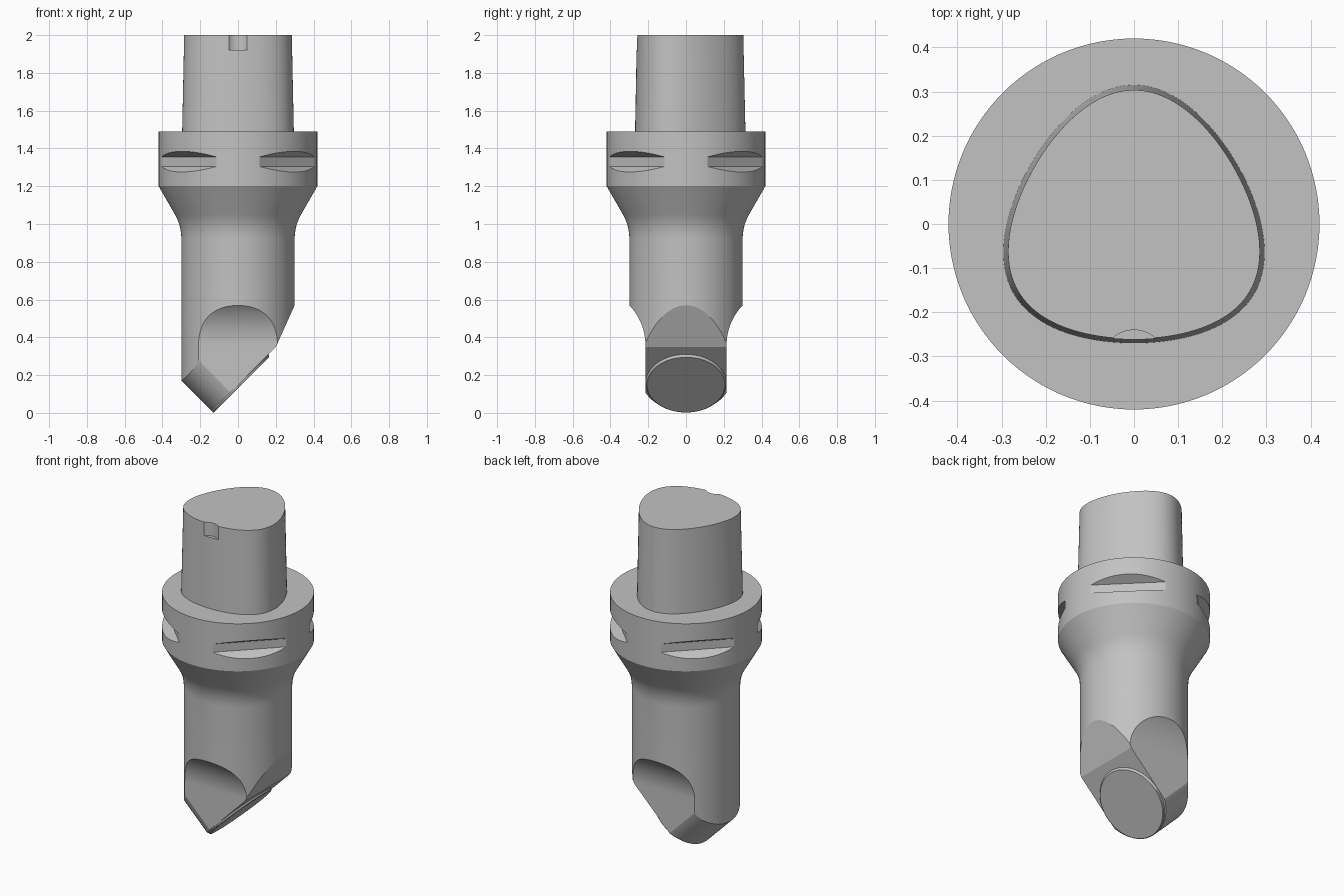
import bpy
import bmesh
from math import sin, cos, pi, radians
from mathutils import Vector

if "Cube" in bpy.data.objects:
    bpy.data.objects.remove(bpy.data.objects["Cube"], do_unlink=True)

X, Y, Z = Vector((1, 0, 0)), Vector((0, 1, 0)), Vector((0, 0, 1))

steel = bpy.data.materials.new("steel_grey")
steel.use_nodes = True
GREY = (0.54, 0.54, 0.54, 1)
steel.diffuse_color = GREY
steel.node_tree.nodes["Principled BSDF"].inputs["Base Color"].default_value = GREY


def loft(name, rings):
    """Closed solid skinned through rings of equal point count."""
    bm = bmesh.new()
    loops = [[bm.verts.new(p) for p in ring] for ring in rings]
    n = len(loops[0])
    for a, b in zip(loops, loops[1:]):
        for i in range(n):
            j = (i + 1) % n
            bm.faces.new((a[i], a[j], b[j], b[i]))
    bm.faces.new(loops[0])
    bm.faces.new(loops[-1])
    bmesh.ops.recalc_face_normals(bm, faces=bm.faces)
    mesh = bpy.data.meshes.new(name)
    bm.to_mesh(mesh)
    bm.free()
    mesh.materials.append(steel)
    obj = bpy.data.objects.new(name, mesh)
    bpy.context.collection.objects.link(obj)
    return obj


def prism(name, points, u, v, w, start, end, origin=Vector()):
    """Profile in the u-v plane, extruded along w."""
    return loft(name, [[origin + u * a + v * b + w * d for a, b in points]
                       for d in (start, end)])


def arc(cx, cy, r, a0, a1, n):
    return [(cx + r * cos(radians(a0 + (a1 - a0) * i / n)),
             cy + r * sin(radians(a0 + (a1 - a0) * i / n))) for i in range(n + 1)]


def circle(r, u, v, centre, n=128):
    return [centre + u * r * cos(2 * pi * i / n) + v * r * sin(2 * pi * i / n)
            for i in range(n)]


def cut(target, cutter):
    cutter.hide_render = True
    mod = target.modifiers.new("cut", "BOOLEAN")
    mod.operation = "DIFFERENCE"
    mod.solver = "EXACT"
    mod.object = cutter
    bpy.context.view_layer.objects.active = target
    bpy.ops.object.modifier_apply(modifier=mod.name)
    bpy.data.objects.remove(cutter, do_unlink=True)


def smooth(obj):
    bpy.ops.object.select_all(action="DESELECT")
    obj.select_set(True)
    bpy.context.view_layer.objects.active = obj
    bpy.ops.object.shade_smooth_by_angle(angle=radians(18))


# Turned body: cylinder, filleted neck, cone and flange
neck = [(x, z) for x, z in arc(0.56, 0.922, 0.26, 180, 150, 8)]
profile = [(0.3, -0.03)] + neck + [(0.42, 1.2), (0.42, 1.49)]
body = loft("tool_body", [circle(r, X, Y, Z * z) for r, z in profile])

# Side flats with a round run-out, front and back
scoop = [(0.215, -0.2)] + arc(0.515, 0.36, 0.3, 180, 90, 32) + [(0.9, 0.66), (0.9, -0.2)]
for side in (-1, 1):
    cut(body, prism("flat_cutter", scoop, Y * side, Z, X, -0.6, 0.6))

# Slanted insert seat and steeper relief above it
seat = [(-0.348, -0.2), (0.2, 0.348), (0.3, 0.57), (0.345, 0.67), (0.8, 0.67), (0.8, -0.2)]
cut(body, prism("seat_cutter", seat, X, Z, Y, -0.7, 0.7))

# Rounded nose behind the insert, square to the seat
along = (X + Z).normalized()
back = (Z - X).normalized()
tip = Vector((-0.13, 0, 0))
R = 0.235
nose = arc(R, 0, R, 90, 270, 64) + [(R, -0.6), (-0.6, -0.6), (-0.6, 0.6), (R, 0.6)]
cut(body, prism("nose_cutter", nose, along, Y, back, -0.3, 0.7, tip))

# Four gripper grooves around the flange
groove = [(0.366, 1.305), (0.366, 1.355), (0.466, 1.41), (0.466, 1.25)]
for k in range(4):
    a = pi / 4 + k * pi / 2
    out, side = Vector((cos(a), sin(a), 0)), Vector((-sin(a), cos(a), 0))
    cut(body, prism("groove_cutter", groove, out, Z, side, -0.3, 0.3))
smooth(body)


# Tapered three-lobed shank
def lobes(scale, z, n=144):
    ring = []
    for i in range(n):
        t = 2 * pi * i / n
        a = 0.2925 * cos(t) + 0.0225 * cos(2 * t)
        b = 0.2925 * sin(t) - 0.0225 * sin(2 * t)
        ring.append(Vector((-b * scale, a * scale, z)))
    return ring


shank = loft("tapered_shank", [lobes(1.0, 1.48), lobes(0.963, 2.0)])
key = circle(0.0725, X, Y, Vector((0, -0.3125, 1.92)), 48)
cut(shank, loft("key_cutter", [key, [p + Z * 0.2 for p in key]]))
smooth(shank)

# Round cutting insert on the seat
r = 0.21
centre = tip + along * r
insert = loft("round_insert", [
    circle(r - 0.004, along, Y, centre),
    circle(r, along, Y, centre + back * 0.003),
    circle(r + 0.003, along, Y, centre + back * 0.012 + along * 0.003),
    circle(r - 0.006, along, Y, centre + back * 0.04 + along * 0.006)])
smooth(insert)
